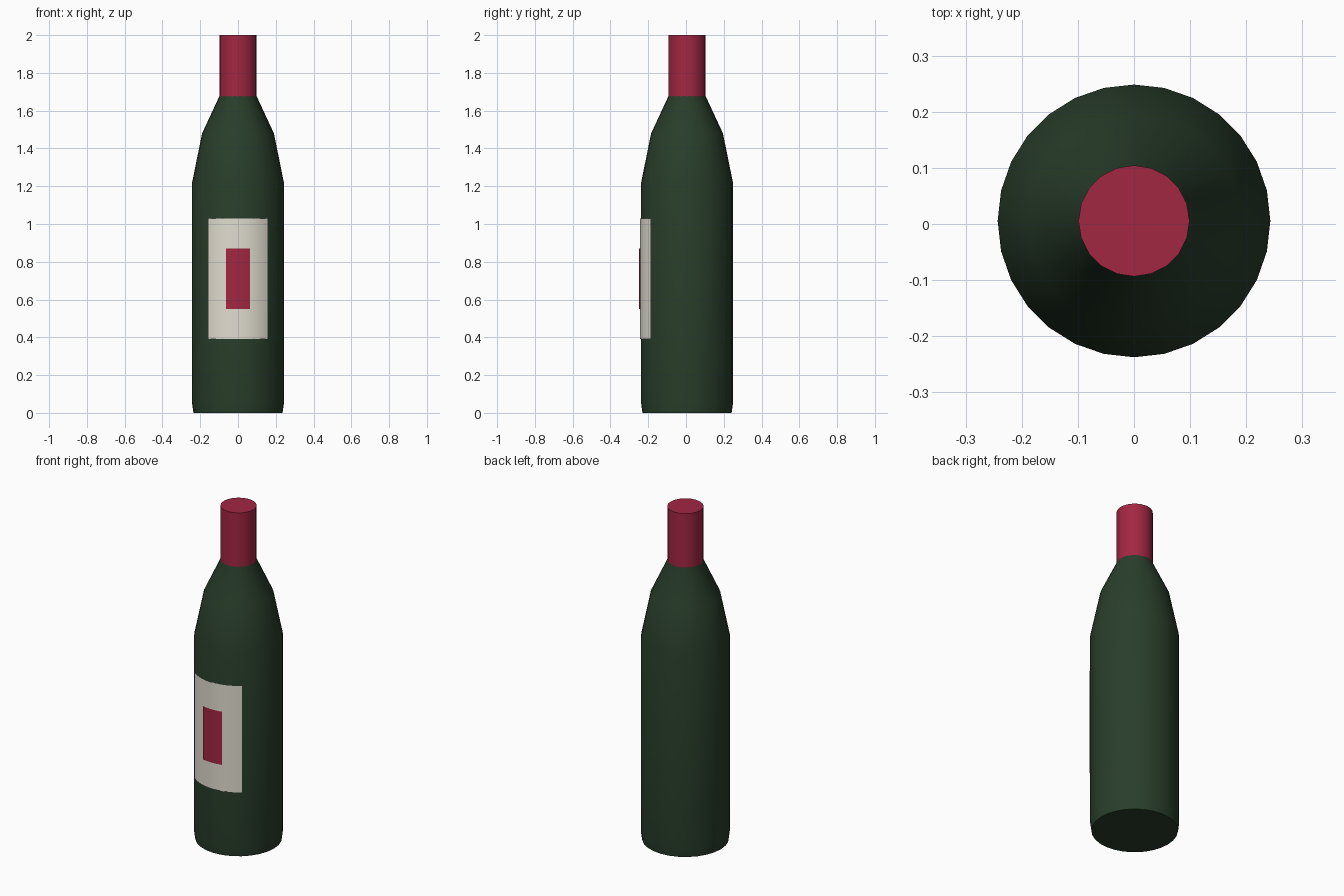
import bpy, bmesh, math

cube = bpy.data.objects.get("Cube")
if cube:
    bpy.data.objects.remove(cube, do_unlink=True)

CENTRE_Y = 0.0055


def make_material(name, rgb):
    mat = bpy.data.materials.new(name)
    mat.use_nodes = True
    colour = (*rgb, 1.0)
    mat.diffuse_color = colour
    mat.node_tree.nodes["Principled BSDF"].inputs["Base Color"].default_value = colour
    return mat


green = make_material("bottle green", (0.022, 0.048, 0.024))
red = make_material("wine red", (0.36, 0.02, 0.055))
cream = make_material("label cream", (0.75, 0.72, 0.63))


def finish(bm, name, mat):
    mesh = bpy.data.meshes.new(name)
    bm.to_mesh(mesh)
    bm.free()
    mesh.materials.append(mat)
    obj = bpy.data.objects.new(name, mesh)
    obj.location.y = CENTRE_Y
    bpy.context.collection.objects.link(obj)
    bpy.ops.object.select_all(action="DESELECT")
    obj.select_set(True)
    bpy.context.view_layer.objects.active = obj
    bpy.ops.object.shade_smooth_by_angle(angle=math.radians(35))
    return obj


def turned(name, profile, sides, mat):
    """Closed solid of revolution from (radius, height) pairs, bottom to top."""
    bm = bmesh.new()
    rings = []
    for r, z in profile:
        angles = [math.tau * i / sides for i in range(sides)]
        rings.append([bm.verts.new((r * math.cos(a), r * math.sin(a), z)) for a in angles])
    for low, high in zip(rings, rings[1:]):
        for i in range(sides):
            j = (i + 1) % sides
            bm.faces.new((low[i], low[j], high[j], high[i]))
    bm.faces.new(rings[0][::-1])
    bm.faces.new(rings[-1])
    return finish(bm, name, mat)


def wrapped_sheet(name, radius, half_width, z0, z1, steps, mat):
    """Curved sheet wrapped round the front of the bottle."""
    bm = bmesh.new()
    half = math.asin(half_width / radius)
    columns = []
    for i in range(steps + 1):
        a = -half + 2 * half * i / steps
        x, y = radius * math.sin(a), -radius * math.cos(a)
        columns.append([bm.verts.new((x, y, z)) for z in (z0, z1)])
    for a, b in zip(columns, columns[1:]):
        bm.faces.new((a[0], b[0], b[1], a[1]))
    return finish(bm, name, mat)


# Glass body with shoulder and neck
turned("bottle_body",
       [(0.236, 0), (0.243, 0.05), (0.243, 1.22), (0.19, 1.48), (0.097, 1.68), (0.09, 1.9)],
       28, green)

# Foil sleeve over the neck
turned("neck_foil", [(0.099, 1.67), (0.099, 2.0)], 20, red)

# Paper label with its centre panel
wrapped_sheet("label", 0.249, 0.158, 0.39, 1.03, 16, cream)
wrapped_sheet("label_panel", 0.254, 0.063, 0.55, 0.87, 8, red)
